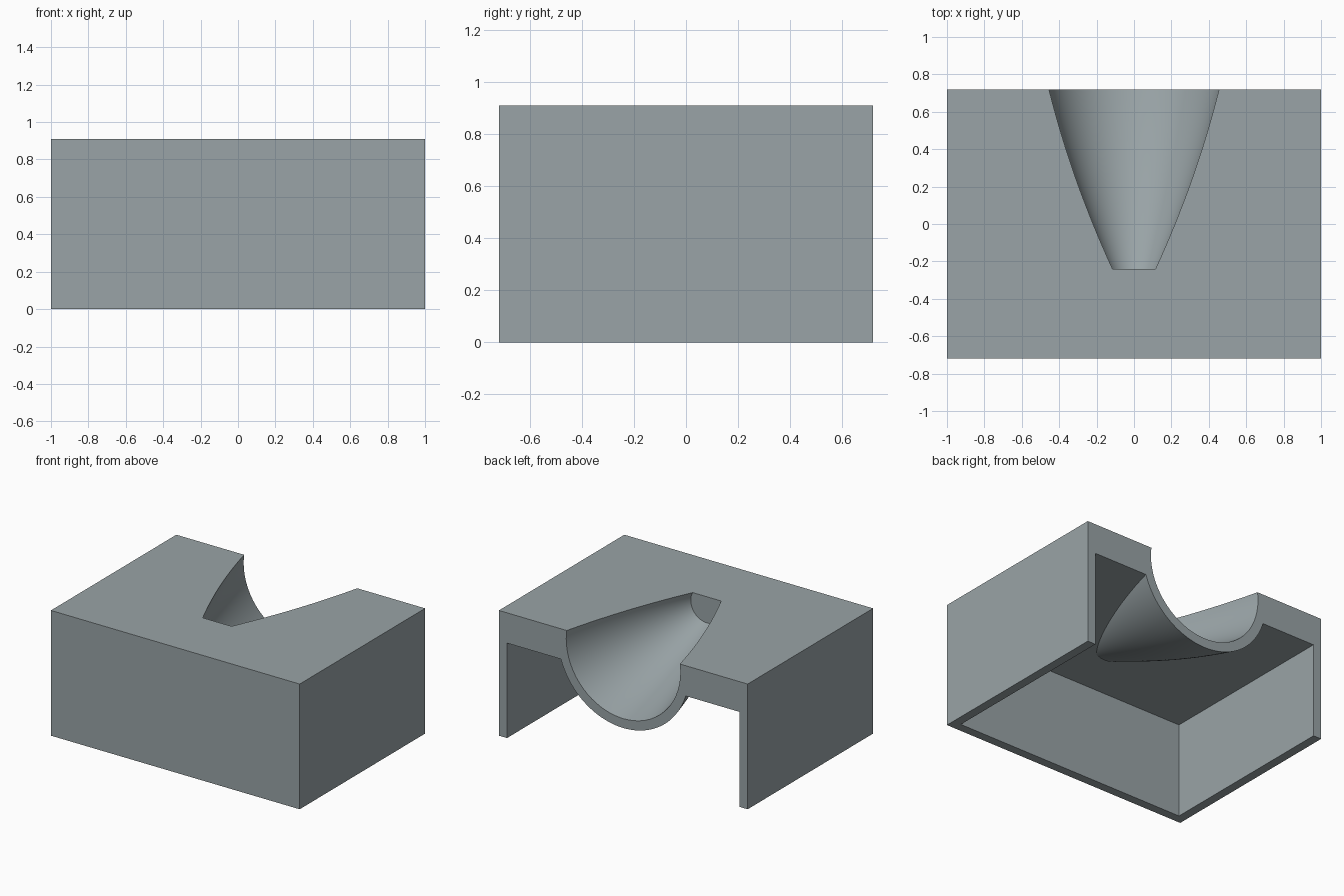
import bpy, bmesh, math

if "Cube" in bpy.data.objects:
    bpy.data.objects.remove(bpy.data.objects["Cube"])

W, D, H = 1.0, 0.72, 0.91      # half width, half depth, height
WALL, SLAB = 0.065, 0.22       # wall and top thickness
AXIS_Z = H - 0.06              # height of the horn axis
BACK = D + 0.08                # parts overrun the back, then get trimmed flush


def mesh_object(name, bm):
    bmesh.ops.recalc_face_normals(bm, faces=bm.faces)
    mesh = bpy.data.meshes.new(name)
    bm.to_mesh(mesh)
    bm.free()
    obj = bpy.data.objects.new(name, mesh)
    bpy.context.collection.objects.link(obj)
    return obj


def box(name, x0, x1, y0, y1, z0, z1):
    bm = bmesh.new()
    bmesh.ops.create_cube(bm, size=1)
    for v in bm.verts:
        v.co = ((x0 + x1) / 2 + v.co.x * (x1 - x0),
                (y0 + y1) / 2 + v.co.y * (y1 - y0),
                (z0 + z1) / 2 + v.co.z * (z1 - z0))
    return mesh_object(name, bm)


def radius(y):
    # flaring horn radius along the depth
    t = (y + 0.24) / 0.96
    return math.hypot(0.115 + 0.34 * t + 0.1 * t * (1 - t), 0.06)


def horn(name, y0, extra, arc, steps=28, segs=64):
    # loft of arcs centred on the horn axis, closed at both ends
    bm = bmesh.new()
    closed = arc > 6
    count = segs if closed else segs + 1
    rings = []
    for i in range(steps + 1):
        y = y0 + (BACK - y0) * i / steps
        r = radius(y) + extra
        angles = [math.pi + arc * k / segs for k in range(count)]
        rings.append([bm.verts.new((r * math.cos(a), y, AXIS_Z + r * math.sin(a)))
                      for a in angles])
    for a, b in zip(rings, rings[1:]):
        for k in range(count):
            n = (k + 1) % count
            bm.faces.new((a[k], a[n], b[n], b[k]))
    bm.faces.new(rings[0])
    bm.faces.new(rings[-1])
    return mesh_object(name, bm)


def combine(target, tool, operation):
    tool.hide_render = True
    mod = target.modifiers.new("combine", 'BOOLEAN')
    mod.operation, mod.solver, mod.object = operation, 'EXACT', tool
    bpy.context.view_layer.objects.active = target
    bpy.ops.object.modifier_apply(modifier=mod.name)
    bpy.data.objects.remove(tool)


# Housing, open below and at the back
housing = box("horn_housing", -W, W, -D, BACK, 0, H)
combine(housing, box("cavity", -W + WALL, W - WALL, -D + WALL, BACK + 0.1,
                     -0.1, H - SLAB), 'DIFFERENCE')

# Horn shell hanging under the top, then its open trough
combine(housing, horn("horn_shell", -0.30, 0.068, math.pi), 'UNION')
combine(housing, horn("horn_trough", -0.24, 0.0, 2 * math.pi), 'DIFFERENCE')

# Flush back face
combine(housing, box("back_trim", -2, 2, D, D + 1, -1, 2), 'DIFFERENCE')

# Small screw holes in the back rim
for side in (-1, 1):
    for x, z in ((0.69, 0.87), (0.968, 0.625), (0.968, 0.185)):
        bm = bmesh.new()
        bmesh.ops.create_cone(bm, cap_ends=True, segments=20, radius1=0.018,
                              radius2=0.018, depth=0.24)
        for v in bm.verts:
            v.co = (side * x + v.co.x, D + v.co.z, z + v.co.y)
        combine(housing, mesh_object("screw_hole", bm), 'DIFFERENCE')

# Grey finish, smooth horn with sharp edges
grey = bpy.data.materials.new("blue_grey")
grey.diffuse_color = (0.32, 0.37, 0.385, 1)
grey.use_nodes = True
grey.node_tree.nodes["Principled BSDF"].inputs["Base Color"].default_value = grey.diffuse_color
housing.data.materials.clear()
housing.data.materials.append(grey)
for p in housing.data.polygons:
    p.material_index = 0
bpy.ops.object.select_all(action='DESELECT')
housing.select_set(True)
bpy.context.view_layer.objects.active = housing
bpy.ops.object.shade_smooth_by_angle(angle=math.radians(19))
